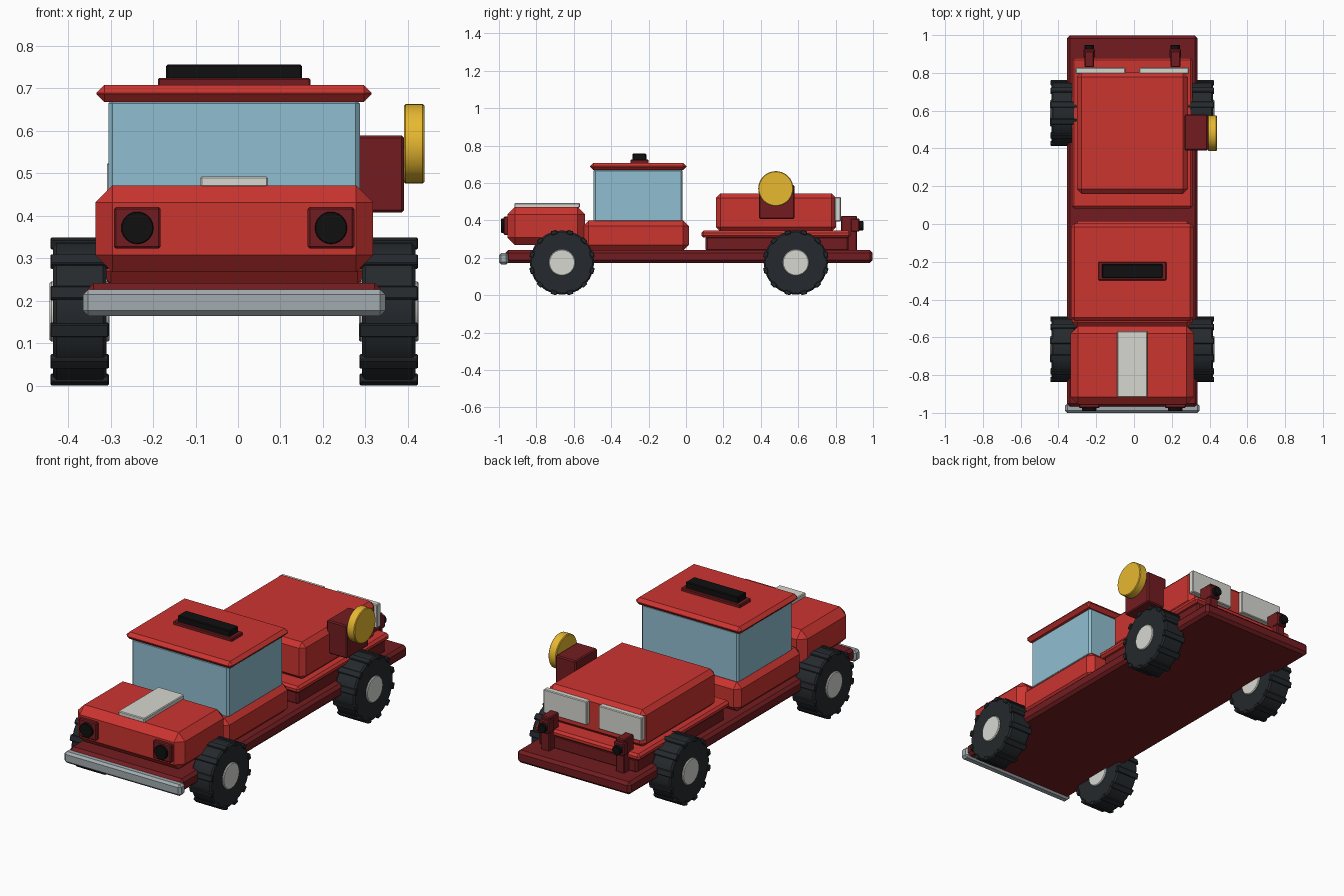
import bpy, bmesh, math
from mathutils import Matrix

if "Cube" in bpy.data.objects:
    bpy.data.objects.remove(bpy.data.objects["Cube"])

CX = -0.009  # the body's mid-line; the side lamp shifts it off x = 0


def mat(name, r, g, b):
    m = bpy.data.materials.new(name)
    m.diffuse_color = (r, g, b, 1)
    m.use_nodes = True
    m.node_tree.nodes["Principled BSDF"].inputs["Base Color"].default_value = m.diffuse_color
    return m


RED = mat("red", 0.60, 0.035, 0.03)
DARK = mat("dark_red", 0.17, 0.012, 0.015)
BLACK = mat("black", 0.005, 0.005, 0.005)
TYRE = mat("rubber", 0.018, 0.022, 0.026)
WHITE = mat("white", 0.68, 0.68, 0.64)
STEEL = mat("steel", 0.36, 0.41, 0.43)
GLASS = mat("glass", 0.28, 0.52, 0.64)
YELLOW = mat("yellow", 0.80, 0.48, 0.03)


def finish(bm, name, material, bevel=0, angle=0.5):
    if bevel:
        edges = [e for e in bm.edges if e.calc_face_angle(0) > angle]
        bmesh.ops.bevel(bm, geom=edges, offset=bevel, segments=1,
                        affect='EDGES', profile=0.5)
    me = bpy.data.meshes.new(name)
    bm.to_mesh(me)
    bm.free()
    me.materials.append(material)
    ob = bpy.data.objects.new(name, me)
    bpy.context.collection.objects.link(ob)
    return ob


def box(name, x, y, z, material, bevel=0.005):
    """Chamfered box from (min, max) ranges."""
    bm = bmesh.new()
    size = [b - a for a, b in (x, y, z)]
    mid = [(a + b) / 2 for a, b in (x, y, z)]
    bmesh.ops.create_cube(bm, size=1, matrix=Matrix.Translation(mid) @ Matrix.Diagonal((*size, 1)))
    return finish(bm, name, material, bevel)


def mid_box(name, half, y, z, material, bevel=0.005):
    return box(name, (CX - half, CX + half), y, z, material, bevel)


def disc(name, centre, radius, depth, axis, material, bevel=0.004, sides=24):
    bm = bmesh.new()
    rot = Matrix.Rotation(math.pi / 2, 4, 'Y' if axis == 'X' else 'X')
    bmesh.ops.create_cone(bm, cap_ends=True, segments=sides, radius1=radius, radius2=radius,
                          depth=depth, matrix=Matrix.Translation(centre) @ rot)
    ob = finish(bm, name, material, bevel)
    for p in ob.data.polygons:
        p.use_smooth = len(p.vertices) == 4
    ob.data.set_sharp_from_angle(angle=math.radians(30))
    return ob


# Chassis and front bumper
mid_box("chassis", 0.346, (-0.965, 0.998), (0.178, 0.247), DARK, 0.015)
mid_box("front_bumper", 0.356, (-1.0, -0.95), (0.17, 0.232), STEEL, 0.012)

# Hood with stripe
mid_box("hood", 0.327, (-0.955, -0.54), (0.273, 0.477), RED, 0.04)
mid_box("hood_stripe", 0.08, (-0.917, -0.567), (0.473, 0.498), WHITE, 0.004)

# Cabin
mid_box("cabin_base", 0.32, (-0.55, 0.015), (0.245, 0.405), RED, 0.03)
mid_box("cabin_windows", 0.296, (-0.495, -0.018), (0.395, 0.68), GLASS, 0.01)
mid_box("roof", 0.324, (-0.513, 0.003), (0.674, 0.713), RED, 0.018)
mid_box("roof_light_base", 0.18, (-0.298, -0.2), (0.705, 0.73), DARK, 0.004)
mid_box("roof_light", 0.16, (-0.286, -0.212), (0.725, 0.762), BLACK, 0.004)

# Rear body
mid_box("bed_base", 0.30, (0.105, 0.87), (0.24, 0.32), DARK, 0.01)
mid_box("bed_deck", 0.32, (0.082, 0.88), (0.313, 0.351), RED, 0.012)
mid_box("bed_cover", 0.294, (0.16, 0.803), (0.345, 0.55), RED, 0.025)

# Side lamp on the right
box("side_lamp_mount", (0.267, 0.391), (0.39, 0.58), (0.413, 0.595), DARK, 0.006)
disc("side_lamp", (0.415, 0.48, 0.575), 0.094, 0.048, 'X', YELLOW, 0.004, 32)

for side, label in ((-1, "left"), (1, "right")):
    # Headlights, rear panels, tail lights
    hx = CX + side * 0.228
    box(f"{label}_headlight_frame", (hx - 0.055, hx + 0.055), (-0.975, -0.94), (0.328, 0.426), DARK)
    disc(f"{label}_headlight", (hx, -0.976, 0.377), 0.038, 0.026, 'Y', BLACK, 0.002)
    px = CX + side * 0.168
    box(f"{label}_rear_panel", (px - 0.132, px + 0.132), (0.795, 0.828), (0.4, 0.53), WHITE, 0.004)
    box(f"{label}_tail_post", (hx - 0.026, hx + 0.026), (0.83, 0.915), (0.24, 0.43), DARK)
    box(f"{label}_tail_light_frame", (hx - 0.03, hx + 0.03), (0.88, 0.928), (0.345, 0.415), DARK)
    disc(f"{label}_tail_light", (hx, 0.933, 0.377), 0.025, 0.03, 'Y', BLACK, 0.002)

    # Wheels: tyre, tread bars and hub
    for wy, end in ((-0.663, "front"), (0.587, "rear")):
        c = (CX + side * 0.364, wy, 0.18)
        disc(f"{end}_{label}_tyre", c, 0.172, 0.126, 'X', TYRE, 0.008)
        disc(f"{end}_{label}_hub", c, 0.071, 0.141, 'X', WHITE, 0.004)
        bm = bmesh.new()
        for i in range(12):
            a = math.radians(15 + 30 * i)
            m = (Matrix.Translation(c) @ Matrix.Rotation(a, 4, 'X')
                 @ Matrix.Translation((0, 0, 0.166)) @ Matrix.Diagonal((0.138, 0.032, 0.022, 1)))
            bmesh.ops.create_cube(bm, size=1, matrix=m)
        finish(bm, f"{end}_{label}_treads", TYRE, 0.003)

# Rest the tread bars exactly on the ground
bpy.context.view_layer.update()
low = min((o.matrix_world @ v.co).z for o in bpy.data.objects for v in o.data.vertices)
for o in bpy.data.objects:
    o.location.z -= low
